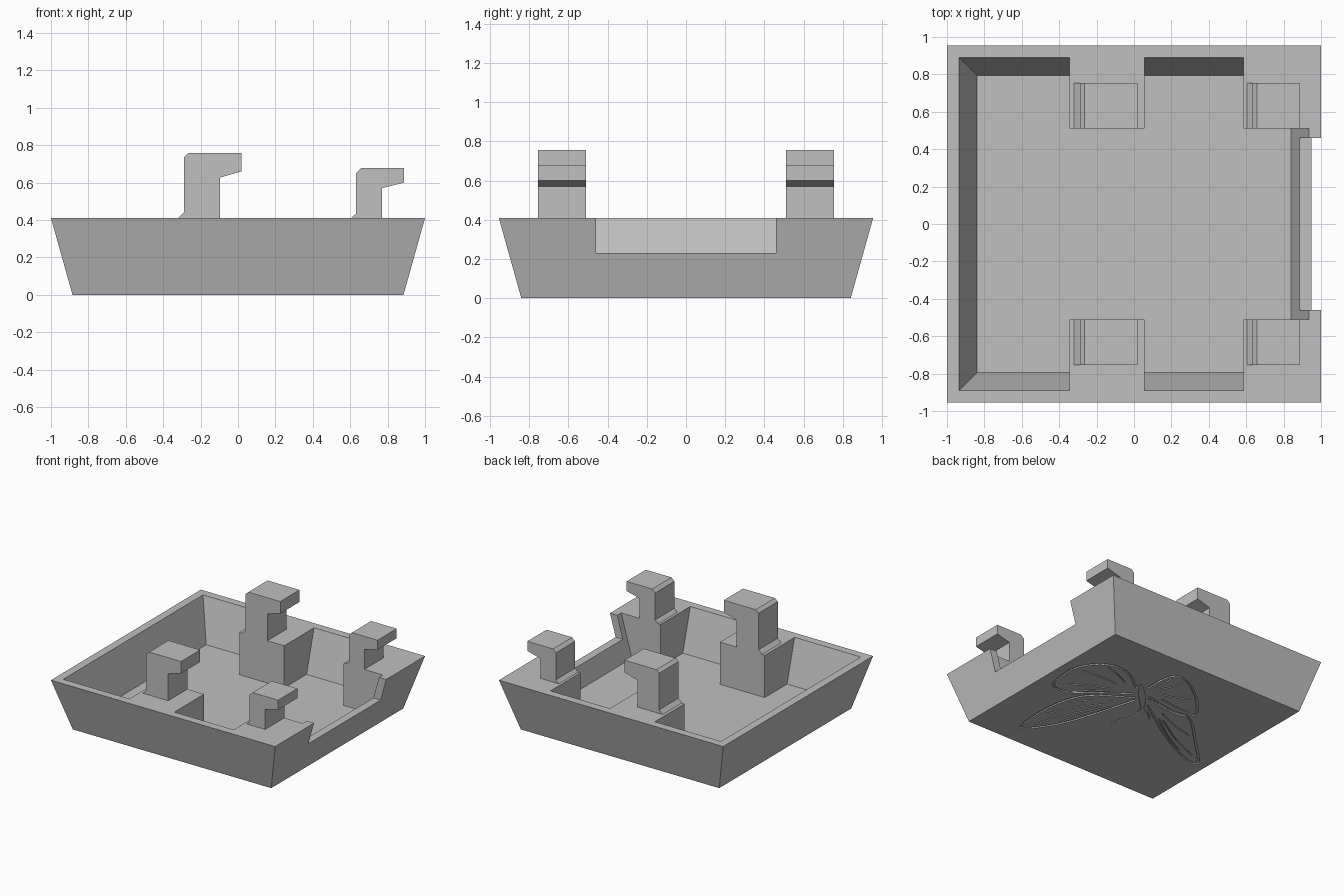
import bpy
import bmesh
from mathutils import Vector

if "Cube" in bpy.data.objects:
    bpy.data.objects.remove(bpy.data.objects["Cube"])

RIM = 0.41      # height of the rim
FLOOR = 0.07    # height of the inner floor
SLOPE = 0.28    # outward lean of every wall

grey = bpy.data.materials.new("plain_grey")
grey.use_nodes = True
grey.diffuse_color = (0.53, 0.53, 0.53, 1)
grey.node_tree.nodes["Principled BSDF"].inputs["Base Color"].default_value = grey.diffuse_color


def loft(name, lower, upper):
    """Solid between two matching rings of points."""
    bm = bmesh.new()
    a = [bm.verts.new(p) for p in lower]
    b = [bm.verts.new(p) for p in upper]
    bm.faces.new(a)
    bm.faces.new(b)
    n = len(a)
    for i in range(n):
        j = (i + 1) % n
        bm.faces.new((a[i], a[j], b[j], b[i]))
    bmesh.ops.recalc_face_normals(bm, faces=bm.faces)
    mesh = bpy.data.meshes.new(name)
    bm.to_mesh(mesh)
    bm.free()
    obj = bpy.data.objects.new(name, mesh)
    bpy.context.collection.objects.link(obj)
    return obj


def rect(x0, x1, y0, y1, z):
    return [(x0, y0, z), (x1, y0, z), (x1, y1, z), (x0, y1, z)]


def box(name, x0, x1, y0, y1, z0, z1):
    return loft(name, rect(x0, x1, y0, y1, z0), rect(x0, x1, y0, y1, z1))


def frustum(name, hx, hy, z0, z1):
    g = (z1 - z0) * SLOPE
    return loft(name, rect(-hx, hx, -hy, hy, z0),
                rect(-hx - g, hx + g, -hy - g, hy + g, z1))


def cut(target, cutter):
    """Subtract the cutter and throw it away."""
    mod = target.modifiers.new("cut", "BOOLEAN")
    mod.operation = "DIFFERENCE"
    mod.solver = "EXACT"
    mod.use_self = True
    mod.object = cutter
    bpy.context.view_layer.objects.active = target
    bpy.ops.object.modifier_apply(modifier=mod.name)
    bpy.data.objects.remove(cutter)


def paint(obj):
    obj.data.materials.clear()
    obj.data.materials.append(grey)
    for face in obj.data.polygons:
        face.material_index = 0
        face.use_smooth = False


# Tray: sloped shell whose cavity leaves four pedestals standing
tray = frustum("tray", 0.885, 0.84, 0, RIM)
cavity = frustum("cavity", 0.84, 0.795, FLOOR, 0.55)
for x0, x1 in ((-0.345, 0.055), (0.585, 1.2)):
    for y0, y1 in ((-1.2, -0.51), (0.51, 1.2)):
        cut(cavity, box("pedestal_space", x0, x1, y0, y1, 0, 0.7))
cut(tray, cavity)

# Notch in the end wall
cut(tray, box("notch", 0.7, 1.2, -0.46, 0.46, 0.23, 0.7))


# Engraved winged ornament under the base
def smooth(points, steps=5):
    """Catmull-Rom path through the points."""
    p = [Vector(q) for q in points]
    p = [2 * p[0] - p[1]] + p + [2 * p[-1] - p[-2]]
    path = []
    for a, b, c, d in zip(p, p[1:], p[2:], p[3:]):
        for k in range(steps):
            t = k / steps
            path.append(b + (c - a) * t / 2 + (2 * a - 5 * b + 4 * c - d) * t * t / 2
                        + (3 * b - a - 3 * c + d) * t ** 3 / 2)
    return path + [p[-2]]


groove_count = 0


def engrave(points, width=0.016, taper=False):
    global groove_count
    path = smooth(points)
    left, right = [], []
    last = len(path) - 1
    for i, q in enumerate(path):
        along = (path[min(i + 1, last)] - path[max(i - 1, 0)]).normalized()
        swell = 0.25 + 3 * (i / last) * (1 - i / last) if taper else 1
        side = Vector((-along.y, along.x)) * width / 2 * swell
        left.append(q + side)
        right.append(q - side)
    ring = left + right[::-1]
    depth = 0.01 + 0.0001 * groove_count
    groove_count += 1
    cut(tray, loft("groove", [(q.x, q.y, -0.02) for q in ring],
                   [(q.x, q.y, depth) for q in ring]))


wings = [
    [(.25, .33), (.46, .47), (.66, .45), (.79, .27), (.77, 0), (.64, -.05), (.48, .06), (.23, .25)],
    [(.17, .22), (.45, .03), (.55, -.19), (.57, -.46), (.53, -.66), (.39, -.5), (.29, -.28), (.15, .19)],
    [(.19, .38), (.19, .53), (.15, .65), (.02, .64), (-.2, .48), (-.33, .3), (-.19, .24), (.1, .29)],
    [(.08, .26), (-.15, .24), (-.33, .24), (-.57, .02), (-.8, -.22), (-.68, -.23), (-.36, -.07), (.03, .19)],
]
for wing in wings:
    engrave(wing)
    root = (Vector(wing[0]) + Vector(wing[-1])) / 2
    for tip in wing[2:6]:
        reach = Vector(tip) - root
        bend = Vector((-reach.y, reach.x)) * 0.02
        engrave([root + reach * 0.3, root + reach * 0.6 + bend, root + reach * 0.88], 0.01)
engrave([(.26, .39), (.14, .26), (.01, .11)], 0.045, True)
engrave([(.04, .13), (.01, .01), (.07, -.18)], 0.01)
engrave([(.0, .12), (-.05, .1), (-.12, .04)], 0.01)
paint(tray)


# Hooks: a post with a forward lip, one on each pedestal
def hook(name, profile, y0, y1):
    paint(loft(name, [(x, y0, z) for x, z in profile], [(x, y1, z) for x, z in profile]))


tall = [(-.32, RIM), (-.29, .44), (-.29, .735), (-.265, .757), (.02, .757),
        (.02, .66), (-.095, .627), (-.095, RIM)]
short = [(.605, RIM), (.632, .435), (.632, .652), (.658, .677), (.887, .677),
         (.887, .6), (.77, .57), (.77, RIM)]
for side, y0, y1 in (("front", -.755, -.51), ("back", .51, .755)):
    hook(side + "_tall_hook", tall, y0, y1)
    hook(side + "_short_hook", short, y0, y1)
